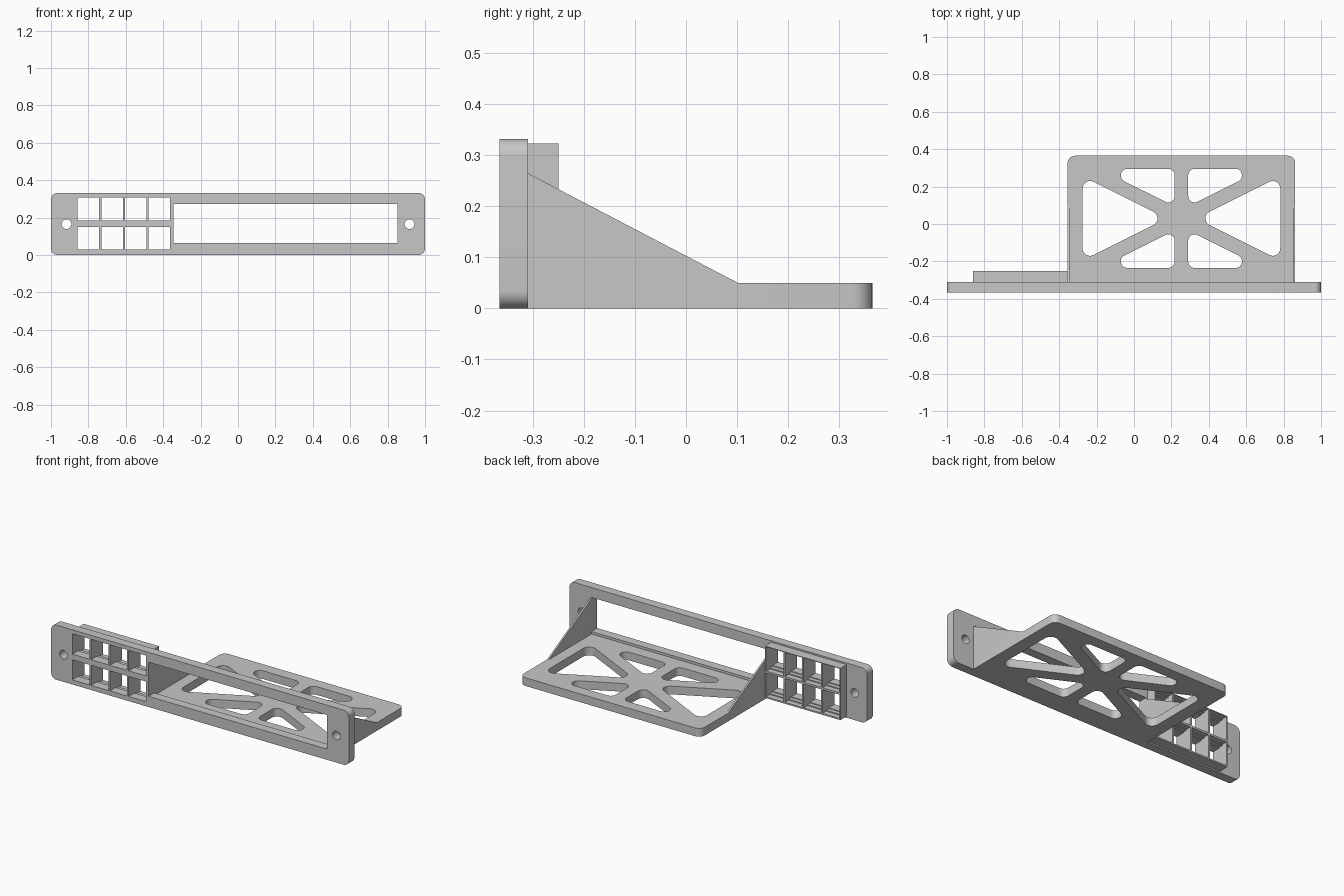
import bpy
import bmesh
import math
from mathutils import Vector

if "Cube" in bpy.data.objects:
    bpy.data.objects.remove(bpy.data.objects["Cube"])

GREY = (0.576, 0.576, 0.576, 1)
grey = bpy.data.materials.new("matte_grey")
grey.use_nodes = True
grey.diffuse_color = GREY
grey.node_tree.nodes["Principled BSDF"].inputs["Base Color"].default_value = GREY


def rounded(points, radii, steps=8):
    """Closed outline with each corner replaced by an arc."""
    out = []
    n = len(points)
    for i, r in enumerate(radii):
        p = Vector(points[i])
        if r == 0:
            out.append(p)
            continue
        a = (Vector(points[i - 1]) - p).normalized()
        b = (Vector(points[(i + 1) % n]) - p).normalized()
        half = a.angle(b) / 2
        centre = p + (a + b).normalized() * r / math.sin(half)
        start = (p + a * r / math.tan(half) - centre).normalized()
        end = (p + b * r / math.tan(half) - centre).normalized()
        sweep = math.pi - 2 * half
        for k in range(steps + 1):
            t = sweep * k / steps
            direction = start * math.sin(sweep - t) + end * math.sin(t)
            out.append(centre + direction * r / math.sin(sweep))
    return out


def rect(x0, x1, y0, y1, radii=(0, 0, 0, 0)):
    return rounded([(x0, y0), (x1, y0), (x1, y1), (x0, y1)], radii)


def circle(x, y, r, n=32):
    return [Vector((x + r * math.cos(math.tau * i / n), y + r * math.sin(math.tau * i / n)))
            for i in range(n)]


def slab(name, loops, axis, lo, hi):
    """Extrude an outline, with any inner loops as holes, along an axis."""
    curve = bpy.data.curves.new(name + "_profile", "CURVE")
    curve.dimensions = "2D"
    curve.fill_mode = "BOTH"
    curve.extrude = (hi - lo) / 2
    for loop in loops:
        spline = curve.splines.new("POLY")
        spline.points.add(len(loop) - 1)
        for point, co in zip(spline.points, loop):
            point.co = (co.x, co.y, 0, 1)
        spline.use_cyclic_u = True
    temp = bpy.data.objects.new(name + "_profile", curve)
    bpy.context.collection.objects.link(temp)
    bpy.context.view_layer.update()
    mesh = bpy.data.meshes.new_from_object(temp.evaluated_get(bpy.context.evaluated_depsgraph_get()))
    bpy.data.objects.remove(temp)
    bpy.data.curves.remove(curve)

    bm = bmesh.new()
    bm.from_mesh(mesh)
    mid = (lo + hi) / 2
    for v in bm.verts:
        u, w, d = v.co.x, v.co.y, v.co.z + mid
        v.co = {"X": (d, u, w), "Y": (u, d, w), "Z": (u, w, d)}[axis]
    bmesh.ops.remove_doubles(bm, verts=bm.verts, dist=0.00005)
    bmesh.ops.recalc_face_normals(bm, faces=bm.faces)
    bm.to_mesh(mesh)
    bm.free()
    mesh.name = name
    mesh.materials.clear()
    mesh.materials.append(grey)
    obj = bpy.data.objects.new(name, mesh)
    bpy.context.collection.objects.link(obj)
    bpy.ops.object.select_all(action="DESELECT")
    obj.select_set(True)
    bpy.context.view_layer.objects.active = obj
    bpy.ops.object.shade_smooth_by_angle(angle=math.radians(30))


def cells(grow):
    """Two rows of four socket openings, enlarged vertically by grow."""
    return [rect(-0.857 + 0.126 * i, -0.742 + 0.126 * i, z0 - grow, z1 + grow)
            for i in range(4) for z0, z1 in ((0.028, 0.15), (0.184, 0.308))]


# Front panel with window, screw holes and socket openings
FRONT, BACK = -0.365, -0.31
panel = [rect(-1, 1, 0, 0.332, (0.035,) * 4),
         rect(-0.345, 0.852, 0.065, 0.272),
         circle(-0.917, 0.165, 0.026), circle(0.917, 0.165, 0.026)]
slab("front_panel", panel + cells(0), "Y", FRONT, BACK)

# Socket block behind the panel, with stepped openings
block = [rect(-0.862, -0.355, 0.008, 0.323)]
slab("socket_block_inner", block + cells(0.005), "Y", BACK, -0.285)
slab("socket_block_outer", block + cells(0.011), "Y", -0.285, -0.25)

# Tray with a mirrored pattern of weight-saving cutouts
CX, CY = 0.2535, 0.03
triangle = rounded([(-0.275, 0.255), (0.175, CY), (-0.275, 2 * CY - 0.255)], (0.04,) * 3)
wedge = rounded([(-0.07, 0.295), (0.217, 0.295), (0.217, 0.094), (-0.07, 0.2375)], (0.034,) * 4)


def mirror(loop, mx, my):
    return [Vector((2 * CX - p.x if mx else p.x, 2 * CY - p.y if my else p.y)) for p in loop]


tray = [rect(-0.355, 0.862, BACK, 0.365, (0, 0, 0.04, 0.04))]
tray += [mirror(triangle, mx, False) for mx in (False, True)]
tray += [mirror(wedge, mx, my) for mx in (False, True) for my in (False, True)]
slab("tray", tray, "Z", 0, 0.05)

# Sloping side braces
brace = [Vector(p) for p in ((BACK, 0.05), (0.102, 0.05), (BACK, 0.265))]
slab("right_brace", [brace], "X", -0.355, -0.345)
slab("left_brace", [brace], "X", 0.852, 0.862)
